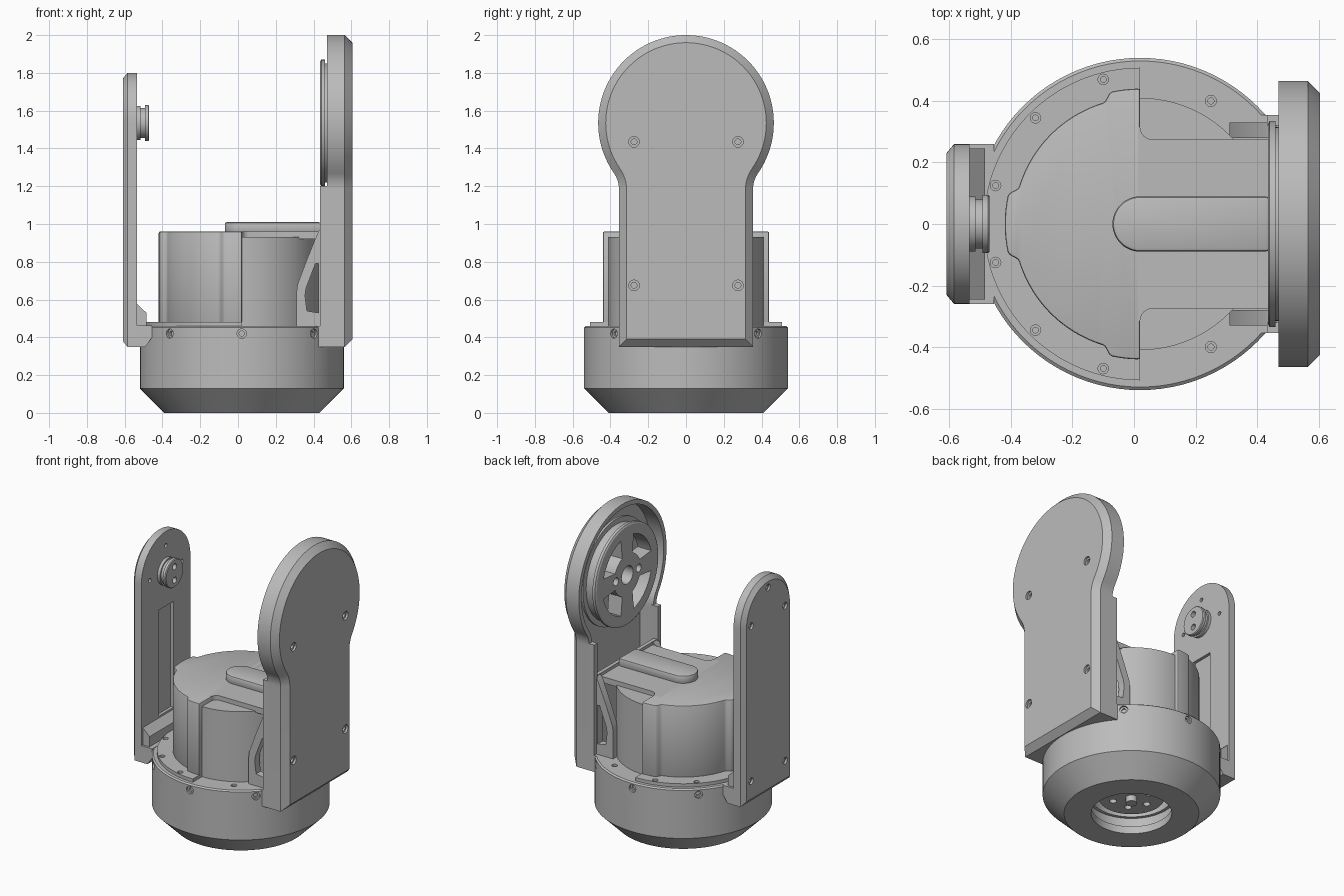
import bpy, bmesh
from math import cos, sin, pi, radians, sqrt, atan2
from mathutils import Vector

cube = bpy.data.objects.get("Cube")
if cube:
    bpy.data.objects.remove(cube, do_unlink=True)

grey = bpy.data.materials.new("machined grey")
grey.use_nodes = True
grey.diffuse_color = (0.5, 0.5, 0.5, 1)
grey.node_tree.nodes["Principled BSDF"].inputs["Base Color"].default_value = (0.5, 0.5, 0.5, 1)

CX = 0.02        # axis of the round base
PIVOT = 1.535    # height of the tilt axis
parts = []


# ---- helpers: every solid is a stack of loops, skinned and capped ----
def prism(outline, axis, lo, hi):
    place = {"x": lambda u, v, d: (d, u, v), "y": lambda u, v, d: (u, d, v),
             "z": lambda u, v, d: (u, v, d)}[axis]
    return [[place(u, v, d) for u, v in outline] for d in (lo, hi)]


def turn(profile, at, axis=(0, 0, 1), n=24):
    q = Vector((0, 0, 1)).rotation_difference(Vector(axis))
    return [[Vector(at) + q @ Vector((r * cos(2 * pi * i / n), r * sin(2 * pi * i / n), h))
             for i in range(n)] for r, h in profile]


def box(x0, x1, y0, y1, z0, z1):
    return prism([(x0, y0), (x1, y0), (x1, y1), (x0, y1)], "z", z0, z1)


def arc(cx, cy, r, a0, a1, n=24):
    return [(cx + r * cos(radians(a0 + (a1 - a0) * i / n)),
             cy + r * sin(radians(a0 + (a1 - a0) * i / n))) for i in range(n + 1)]


def screw(at, into, r):
    return turn([(r, -0.02), (r, 0.014), (r * 0.55, 0.014), (r * 0.55, 0.026)], at, into)


def solid(name, *stacks):
    bm = bmesh.new()
    for loops in stacks:
        rows = [[bm.verts.new(p) for p in loop] for loop in loops]
        for a, b in zip(rows, rows[1:]):
            for i in range(len(a)):
                j = (i + 1) % len(a)
                bm.faces.new((a[i], a[j], b[j], b[i]))
        bm.faces.new(rows[0][::-1])
        bm.faces.new(rows[-1])
    bmesh.ops.recalc_face_normals(bm, faces=bm.faces)
    mesh = bpy.data.meshes.new(name)
    bm.to_mesh(mesh)
    bm.free()
    mesh.materials.append(grey)
    ob = bpy.data.objects.new(name, mesh)
    bpy.context.collection.objects.link(ob)
    parts.append(ob)
    return ob


def bake(ob):
    bpy.context.view_layer.update()
    mesh = bpy.data.meshes.new_from_object(ob.evaluated_get(bpy.context.evaluated_depsgraph_get()))
    ob.modifiers.clear()
    ob.data = mesh


def cut(ob, *stacks):
    tool = solid("cutter", *stacks)
    tool.hide_render = True
    mod = ob.modifiers.new("cut", "BOOLEAN")
    mod.operation, mod.solver, mod.object = "DIFFERENCE", "EXACT", tool
    bake(ob)
    parts.remove(tool)
    bpy.data.objects.remove(tool, do_unlink=True)


def soften(ob, width=0.012):
    mod = ob.modifiers.new("soft edges", "BEVEL")
    mod.width, mod.segments, mod.limit_method, mod.angle_limit = width, 2, "ANGLE", radians(45)
    bake(ob)


# ---- round base with an open underside ----
base = solid("base", turn([(0.25, 0.2), (0.25, 0.12), (0.27, 0.12), (0.27, 0.05), (0.245, 0.05),
                           (0.245, 0), (0.41, 0), (0.54, 0.13), (0.54, 0.452), (0.53, 0.46),
                           (0.515, 0.46)], (CX, 0, 0), n=96))
holes = [screw((CX + 0.54 * cos(radians(a)), 0.54 * sin(radians(a)), 0.42),
               (-cos(radians(a)), -sin(radians(a)), 0), 0.025)
         for a in (45, 90, 135, 225, 270, 315)]
holes += [screw((0.25, s * 0.4, 0.46), (0, 0, -1), 0.018) for s in (-1, 1)]
cut(base, *holes)

wheel = solid("drive_wheel", turn([(0.2, 0.11), (0.2, 0.14), (0.06, 0.14), (0.06, 0.21)], (CX, 0, 0), n=48))
cut(wheel, *[turn([(0.022, 0), (0.022, 0.18)], (CX + 0.12 * cos(a), 0.12 * sin(a), 0))
             for a in [i * pi / 3 for i in range(6)]])
solid("drive_hub", turn([(0.035, 0.07), (0.035, 0.12)], (CX, 0, 0)))

# ---- half-round mounting flange ----
flange = solid("mounting_flange", prism(arc(CX, 0, 0.508, 90, 270, 64), "z", 0.45, 0.482))
cut(flange, *[screw((x, s * y, 0.482), (0, 0, -1), 0.017)
              for x, y in ((-0.1, 0.47), (-0.32, 0.345), (-0.45, 0.125)) for s in (-1, 1)])


# ---- motor housing: raised bands at its front, back and side ----
def housing_radius(a):
    off = min(abs(a - c) for c in (90, 180, 270))
    t = min(max((off - 12) / 5, 0), 1)
    return 0.44 - 0.028 * t * t * (3 - 2 * t)


outline = [(CX + housing_radius(a) * cos(radians(a)), housing_radius(a) * sin(radians(a)))
           for a in range(90, 271)]
soften(solid("motor_housing", prism(outline, "z", 0.46, 0.96)))
solid("rear_drum", prism(arc(CX, 0, 0.41, -90, 90, 64), "z", 0.45, 0.93))
corner = arc(0.06, 0.315, 0.04, 180, 270, 8)
deck = [(-0.03, 0.315)] + corner + [(0.44, 0.275)]
solid("deck", prism(deck + [(x, -y) for x, y in reversed(deck)], "z", 0.92, 0.96))
ridge = arc(0.02, 0, 0.09, 90, 270) + [(0.44, -0.09), (0.44, 0.09)]
soften(solid("cable_ridge", prism(ridge, "z", 0.95, 1.01)))


# ---- drive arm: hollow keyhole-shaped cover ----
def keyhole(d):
    r, w, f, bottom = 0.465 - d, 0.355 - d, 0.15 + d, 0.35 + d
    drop = sqrt((r + f) ** 2 - (w + f) ** 2)
    a = atan2(-drop, w + f) * 180 / pi
    head = arc(0, PIVOT, r, a, 180 - a, 72)
    neck = arc(w + f, PIVOT - drop, f, 180, 180 + a, 10)
    return [(w, bottom)] + neck + head[1:-1] + [(-y, z) for y, z in reversed(neck)] + [(-w, bottom)]


cover = solid("drive_arm_cover", [[(x, y, z) for y, z in keyhole(d)] for x, d in
              ((0.605, 0.04), (0.565, 0), (0.47, 0), (0.47, 0.03), (0.57, 0.03))])
cut(cover, *[screw((0.605, s * 0.275, z), (-1, 0, 0), 0.028) for s in (-1, 1) for z in (0.675, 1.435)])

# inner bracket of the drive arm
solid("drive_arm_walls", *[box(0.433, 0.48, *sorted((s * 0.32, s * 0.355)), 0.42, 1.2) for s in (-1, 1)])
solid("drive_arm_plate", box(0.44, 0.465, -0.335, 0.335, 0.42, 0.98))
shoe = [(0.38, 0.4), (0.43, 0.35), (0.5, 0.35), (0.5, 0.46), (0.38, 0.46)]
solid("drive_arm_shoe", prism(shoe, "y", -0.355, 0.355))
for side, s in (("left", 1), ("right", -1)):
    web = [(0.445, 0.46), (0.445, 0.98), (0.425, 0.96), (0.36, 0.8), (0.315, 0.68), (0.31, 0.64), (0.31, 0.46)]
    gusset = solid("gusset_" + side, prism(web, "y", s * 0.28, s * 0.33))
    window = [(0.425, 0.53), (0.425, 0.79), (0.41, 0.79), (0.36, 0.66), (0.355, 0.62), (0.365, 0.54)]
    cut(gusset, prism(window, "y", s * 0.2, s * 0.4))

# belt pulley with four windows, bore and pin holes
pulley = solid("pulley", turn([(0.325, 0), (0.335, 0.006), (0.335, 0.025), (0.315, 0.025), (0.315, 0.085),
                               (0.35, 0.085), (0.35, 0.1), (0.1, 0.1), (0.1, 0.138)],
                              (0.435, 0, PIVOT), (1, 0, 0), 72))
tools = [turn([(0.06, 0.4), (0.06, 0.55)], (0, 0, PIVOT), (1, 0, 0))]
tools += [turn([(0.026, 0.4), (0.026, 0.5)], (0, s * 0.12, PIVOT), (1, 0, 0)) for s in (-1, 1)]
for a in (45, 135, 225, 315):
    slot = arc(0, PIVOT, 0.26, a - 30, a + 30, 12) + arc(0, PIVOT, 0.14, a + 22, a - 22, 8)
    tools.append(prism(slot, "x", 0.4, 0.56))
cut(pulley, *tools)


# ---- idler arm: round-topped plate with pivot boss ----
def paddle(d):
    return [(-0.26 + d, 0.35 + d), (0.26 - d, 0.35 + d)] + arc(0, 1.54, 0.26 - d, 0, 180, 48)


idler = solid("idler_arm", [[(x, y, z) for y, z in paddle(d)] for x, d in
              ((-0.535, 0), (-0.585, 0), (-0.61, 0.03))])
tools = [screw((-0.61, y, z), (1, 0, 0), 0.022)
         for y, z in ((0, 1.73), (0.18, 1.54), (-0.18, 1.54), (0.18, 0.5), (-0.18, 0.5))]
tools += [screw((-0.535, y, PIVOT + z), (-1, 0, 0), 0.013) for y, z in ((0.17, 0), (-0.17, 0), (0, 0.17))]
tools.append(box(-0.555, -0.5, -0.08, 0.08, 0.59, 1.3))
cut(idler, *tools)

foot = [(-0.54, 0.35), (-0.49, 0.35), (-0.455, 0.4), (-0.455, 0.462), (-0.54, 0.462)]
solid("idler_foot", prism(foot, "y", -0.26, 0.26))
brace = [(-0.54, 0.45), (-0.485, 0.45), (-0.485, 0.53), (-0.54, 0.582)]
solid("idler_brace", prism(brace, "y", -0.245, 0.245))

boss = solid("pivot_boss", turn([(0.09, -0.54), (0.09, -0.515), (0.08, -0.515), (0.08, -0.492),
                                 (0.095, -0.492), (0.095, -0.475), (0.09, -0.47)],
                                (0, 0, PIVOT), (1, 0, 0), 40))
cut(boss, *[turn([(0.02, -0.5), (0.02, -0.4)], (0, 0, PIVOT + s * 0.045), (1, 0, 0)) for s in (-1, 1)])

# ---- smooth the curves, keep the edges ----
bpy.ops.object.select_all(action="DESELECT")
for ob in parts:
    ob.select_set(True)
bpy.context.view_layer.objects.active = base
bpy.ops.object.shade_smooth_by_angle(angle=radians(25))
